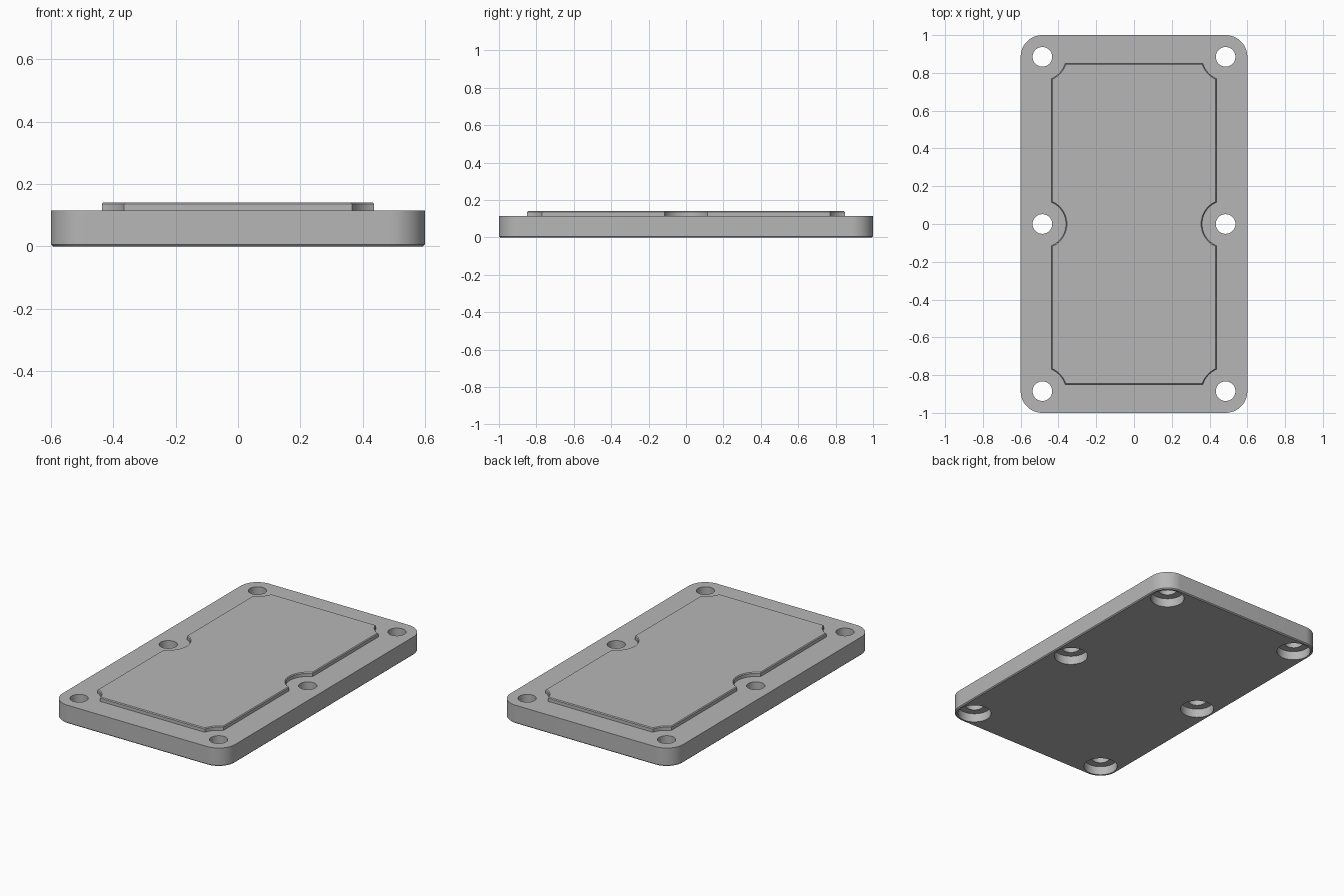
import bpy, bmesh, math
from math import cos, sin, pi

cube = bpy.data.objects.get("Cube")
if cube:
    bpy.data.objects.remove(cube, do_unlink=True)

grey = bpy.data.materials.new("plain grey")
grey.use_nodes = True
colour = (0.47, 0.47, 0.47, 1)
grey.diffuse_color = colour
grey.node_tree.nodes["Principled BSDF"].inputs["Base Color"].default_value = colour

HOLE_X, HOLE_Y = 0.485, 0.885            # screw hole spacing
HOLES = [(sx * HOLE_X, y) for sx in (-1, 1) for y in (-HOLE_Y, 0, HOLE_Y)]


def arc(cx, cy, r, a0, a1, n):
    """Points on an arc, both ends included."""
    return [(cx + r * cos(a0 + (a1 - a0) * i / n),
             cy + r * sin(a0 + (a1 - a0) * i / n)) for i in range(n + 1)]


def plate_outline(inset):
    """Rounded rectangle."""
    r = 0.115
    pts = []
    for k, (sx, sy) in enumerate([(1, 1), (-1, 1), (-1, -1), (1, -1)]):
        pts += arc(sx * (0.6 - r), sy * (1 - r), r - inset,
                   k * pi / 2, (k + 1) * pi / 2, 16)
    return pts


def panel_outline(inset):
    """Rectangle with round clearances scooped out around every screw hole."""
    hx, hy, r = 0.437 - inset, 0.85 - inset, 0.125 + inset
    a = math.acos((HOLE_X - hx) / r)
    b = math.asin((HOLE_Y - hy) / r)
    side = arc(HOLE_X, 0, r, pi + a, pi - a, 24)
    corner = arc(HOLE_X, HOLE_Y, r, pi + a, pi + b, 12)
    half = side + corner + [(-x, y) for x, y in reversed(corner)]
    return half + [(-x, -y) for x, y in half]


def stack(name, layers):
    """Solid lofted through (outline, height) layers from bottom to top."""
    bm = bmesh.new()
    rings = [[bm.verts.new((x, y, z)) for x, y in pts] for pts, z in layers]
    for low, high in zip(rings, rings[1:]):
        n = len(low)
        for i in range(n):
            j = (i + 1) % n
            bm.faces.new((low[i], low[j], high[j], high[i]))
    bm.faces.new(rings[0][::-1])
    bm.faces.new(rings[-1])
    bmesh.ops.recalc_face_normals(bm, faces=bm.faces)
    mesh = bpy.data.meshes.new(name)
    bm.to_mesh(mesh)
    bm.free()
    mesh.materials.append(grey)
    obj = bpy.data.objects.new(name, mesh)
    bpy.context.collection.objects.link(obj)
    return obj


def select_only(obj):
    bpy.ops.object.select_all(action='DESELECT')
    obj.select_set(True)
    bpy.context.view_layer.objects.active = obj


# Base plate with a small chamfer along the bottom edge
plate = stack("base_plate", [(plate_outline(0.006), 0),
                             (plate_outline(0), 0.006),
                             (plate_outline(0), 0.115)])

# Raised centre panel with a chamfered rim
panel = stack("raised_panel", [(panel_outline(0), 0.105),
                               (panel_outline(0), 0.135),
                               (panel_outline(0.005), 0.14)])

# Screw holes, counterbored from below
for x, y in HOLES:
    ring = lambda r: arc(x, y, r, 0, 2 * pi, 48)[:-1]
    cutter = stack("screw_hole_cutter", [(ring(0.098), -0.05), (ring(0.098), 0.055),
                                         (ring(0.052), 0.055), (ring(0.052), 0.2)])
    cutter.hide_render = True
    cut = plate.modifiers.new("screw hole", 'BOOLEAN')
    cut.operation = 'DIFFERENCE'
    cut.solver = 'EXACT'
    cut.object = cutter
    select_only(plate)
    bpy.ops.object.modifier_apply(modifier=cut.name)
    bpy.data.objects.remove(cutter, do_unlink=True)

for obj in (plate, panel):
    select_only(obj)
    bpy.ops.object.shade_smooth_by_angle(angle=math.radians(30))
